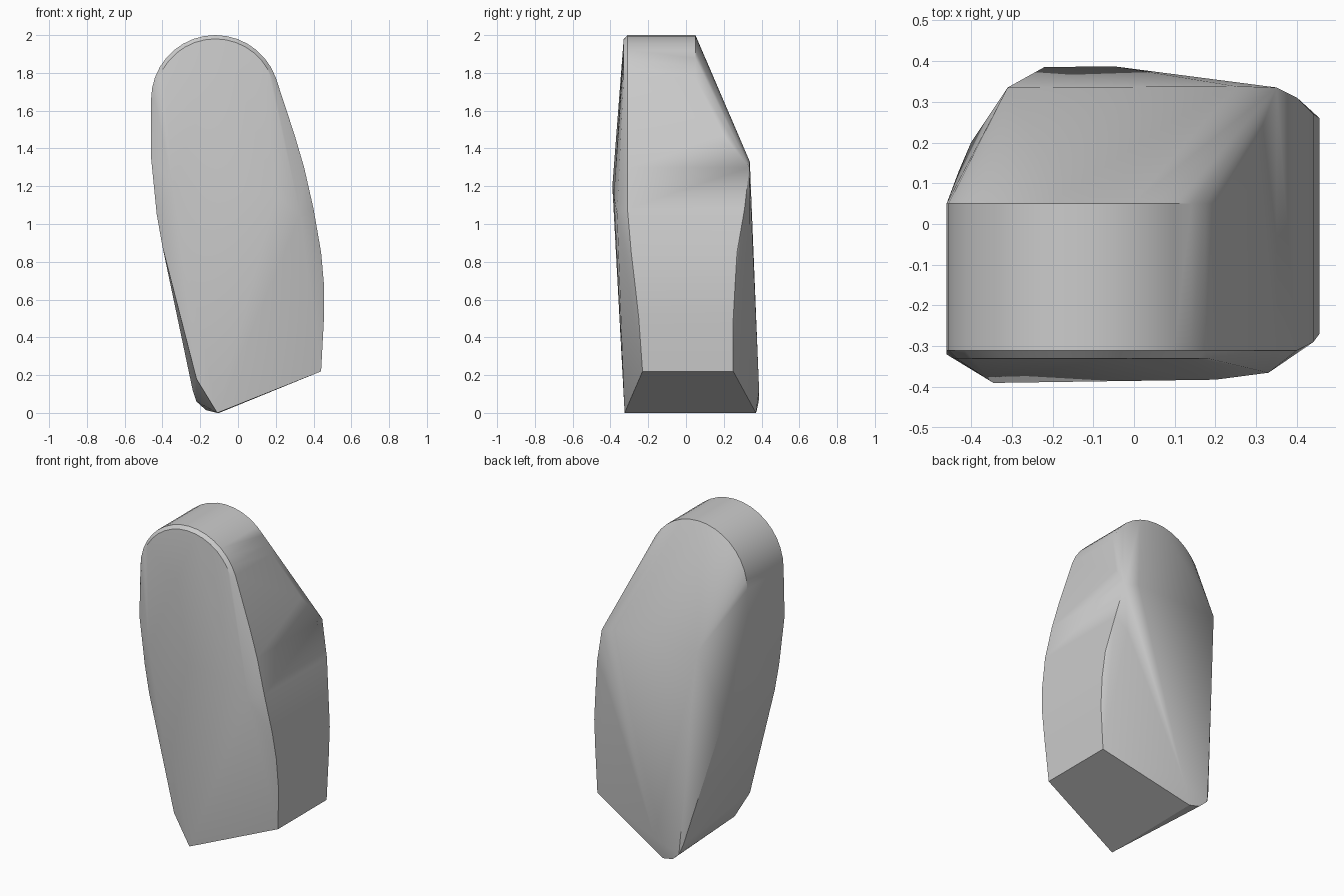
import bpy
import bmesh
from math import cos, sin, radians

default_cube = bpy.data.objects.get("Cube")
if default_cube:
    bpy.data.objects.remove(default_cube, do_unlink=True)


def make_material(name, grey):
    material = bpy.data.materials.new(name)
    material.use_nodes = True
    colour = (grey, grey, grey, 1)
    material.diffuse_color = colour
    material.node_tree.nodes["Principled BSDF"].inputs["Base Color"].default_value = colour
    return material


def build_hull(name, points, material):
    """Wrap the points in a tight skin and merge the nearly flat facets."""
    bm = bmesh.new()
    for point in points:
        bm.verts.new(point)
    hull = bmesh.ops.convex_hull(bm, input=bm.verts[:])
    loose = set(hull["geom_interior"] + hull["geom_unused"])
    bmesh.ops.delete(bm, geom=[v for v in loose if isinstance(v, bmesh.types.BMVert)], context="VERTS")
    bmesh.ops.dissolve_limit(bm, angle_limit=radians(1), verts=bm.verts[:], edges=bm.edges[:])
    bmesh.ops.recalc_face_normals(bm, faces=bm.faces[:])
    mesh = bpy.data.meshes.new(name)
    bm.to_mesh(mesh)
    bm.free()
    mesh.materials.append(material)
    obj = bpy.data.objects.new(name, mesh)
    bpy.context.collection.objects.link(obj)
    return obj


points = []

# Rounded crown: an arc swept from front to back, with a thin rounded front lip
for step in range(17):
    angle = radians(20 + step * 10)
    x, z = cos(angle), sin(angle)
    points += [(-.12 + .34 * x, y, 1.66 + .34 * z) for y in (-.31, .05)]
    points.append((-.12 + .32 * x, -.33, 1.66 + .32 * z))

# Side walls: x, z, front y, back y
walls = [
    (.3, 1.47, -.31, .2), (.35, 1.3, -.31, .335), (.4, 1.08, -.31, .31),
    (.44, .85, -.29, .27), (.455, .68, -.27, .26), (.455, .5, -.25, .25),
    (.44, .22, -.23, .25), (-.46, 1.35, -.32, .04), (-.43, 1.05, -.31, .13),
    (-.4, .88, -.31, .2),
]
for x, z, front, back in walls:
    points += [(x, front, z), (x, back, z)]

# Front face: shallow swelling at mid height
points += [(-.345, -.39, 1.2), (.2, -.382, 1.15), (.33, -.365, 1.05)]

# Back face: shoulder ridge
points += [(-.31, .335, 1.33), (.25, .338, 1.33), (.33, .335, 1)]

# Foot: slanted base, chamfered in front and rounded behind
points += [(-.11, -.325, 0), (-.22, -.32, .18), (-.1, .37, 0)]
points += [(-.17, .375, .015), (-.22, .385, .06), (-.24, .37, .12), (-.05, .387, .12)]

stone = build_hull("standing_stone", points, make_material("stone grey", .6))
bpy.ops.object.select_all(action="DESELECT")
stone.select_set(True)
bpy.context.view_layer.objects.active = stone
bpy.ops.object.shade_smooth_by_angle(angle=radians(30))
